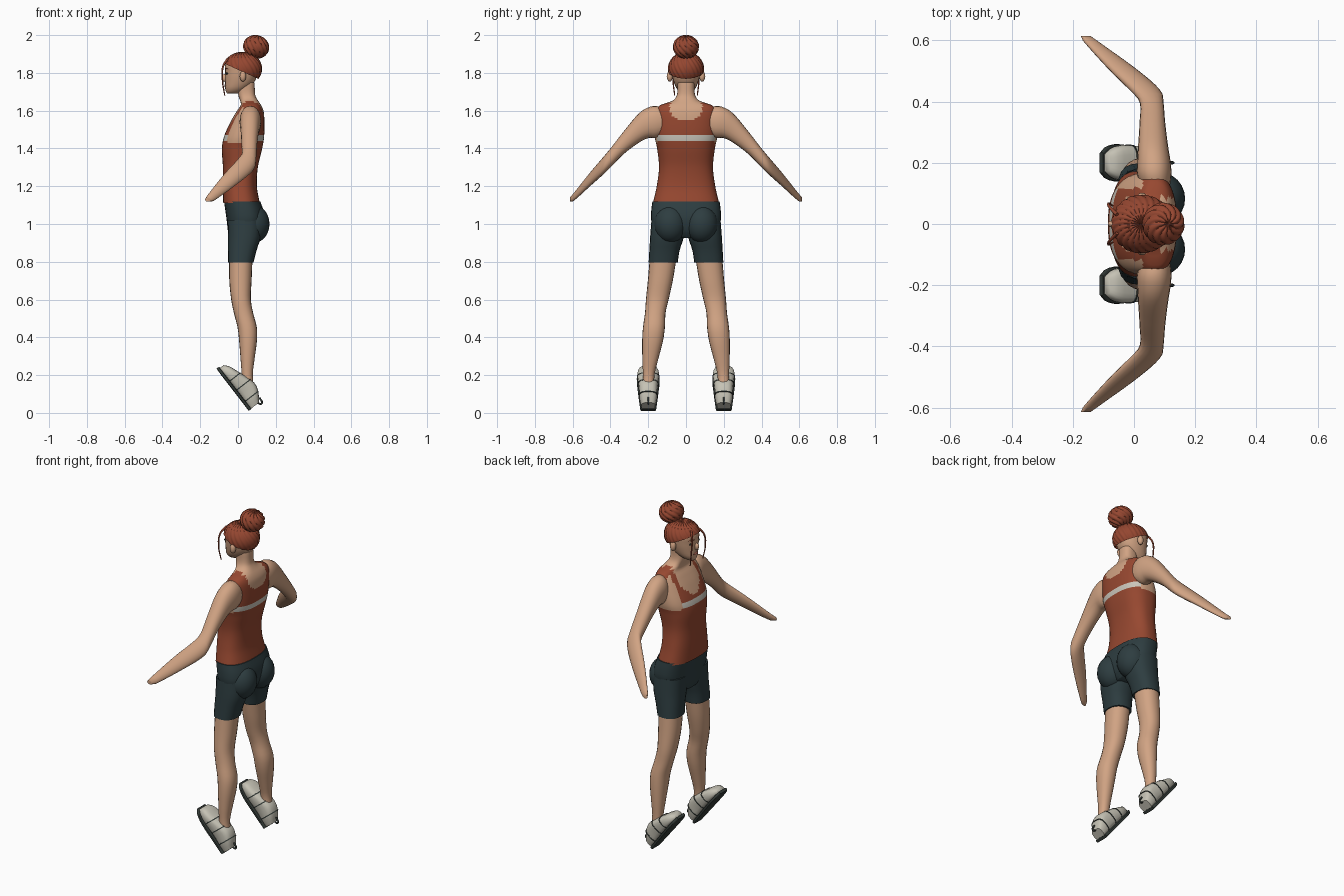
import bpy, bmesh, math
from mathutils import Vector, Matrix

cube = bpy.data.objects.get("Cube")
if cube:
    bpy.data.objects.remove(cube, do_unlink=True)


def material(name, r, g, b):
    m = bpy.data.materials.new(name)
    m.use_nodes = True
    m.diffuse_color = (r, g, b, 1)
    m.node_tree.nodes["Principled BSDF"].inputs["Base Color"].default_value = (r, g, b, 1)
    return m


SKIN = material("skin", 0.64, 0.37, 0.23)
RED = material("brick_red_cloth", 0.31, 0.065, 0.03)
HAIR = material("auburn_hair", 0.3, 0.062, 0.03)
CREAM = material("cream_stripe", 0.6, 0.57, 0.5)
TEAL = material("dark_teal_cloth", 0.027, 0.047, 0.052)
SHOE = material("shoe_cream", 0.56, 0.54, 0.46)
DARK = material("dark_rubber", 0.035, 0.045, 0.04)
LIP = material("lip", 0.4, 0.13, 0.09)


def finish(name, bm, mats, rule=None, sharp=50):
    bmesh.ops.recalc_face_normals(bm, faces=bm.faces)
    for f in bm.faces:
        f.material_index = rule(f.calc_center_median()) if rule else 0
    me = bpy.data.meshes.new(name)
    bm.to_mesh(me)
    bm.free()
    for m in mats:
        me.materials.append(m)
    ob = bpy.data.objects.new(name, me)
    bpy.context.collection.objects.link(ob)
    bpy.ops.object.select_all(action="DESELECT")
    ob.select_set(True)
    bpy.context.view_layer.objects.active = ob
    bpy.ops.object.shade_smooth_by_angle(angle=math.radians(sharp))
    return ob


def sample(keys, t):
    """Smooth cubic interpolation through key sections."""
    i = max(k for k in range(len(keys) - 1) if keys[k][0] <= t or k == 0)

    def slope(k, c):
        a, b = keys[max(k - 1, 0)], keys[min(k + 1, len(keys) - 1)]
        return (b[c] - a[c]) / (b[0] - a[0])
    h = keys[i + 1][0] - keys[i][0]
    s = (t - keys[i][0]) / h
    out = []
    for c in range(1, 5):
        p, q = keys[i][c], keys[i + 1][c]
        out.append((2*s**3 - 3*s*s + 1) * p + (s**3 - 2*s*s + s) * h * slope(i, c)
                   + (3*s*s - 2*s**3) * q + (s**3 - s*s) * h * slope(i + 1, c))
    return out


def loft(name, keys, place, mats, rows=16, sides=20, power=2.2, rule=None):
    """Skin over sections (t, a0, a1, b0, b1); place maps (t, a, b) to space."""
    bm = bmesh.new()
    rings = []
    for r in range(rows + 1):
        t = keys[0][0] + (keys[-1][0] - keys[0][0]) * r / rows
        a0, a1, b0, b1 = sample(keys, t)
        ring = []
        for k in range(sides):
            g = math.tau * k / sides
            c, s = math.cos(g), math.sin(g)
            a = math.copysign(abs(c) ** (2 / power), c)
            b = math.copysign(abs(s) ** (2 / power), s)
            ring.append(bm.verts.new(place(t, (a0 + a1 + a * (a1 - a0)) / 2,
                                           (b0 + b1 + b * (b1 - b0)) / 2)))
        rings.append(ring)
    for lo, hi in zip(rings, rings[1:]):
        for k in range(sides):
            n = (k + 1) % sides
            bm.faces.new((lo[k], lo[n], hi[n], hi[k]))
    bm.faces.new(rings[0])
    bm.faces.new(rings[-1])
    return finish(name, bm, mats, rule)


def ball(name, centre, radii, mat, ridges=0, depth=0, twist=0, cut=None, tilt=0, segs=20):
    """Ellipsoid, optionally with swirling ridges and trimmed by a plane."""
    bm = bmesh.new()
    bmesh.ops.create_uvsphere(bm, u_segments=segs, v_segments=segs // 2, radius=1)
    for v in bm.verts:
        swirl = ridges * (math.atan2(v.co.y, v.co.x) + twist * v.co.z)
        if ridges:
            v.co *= 1 - depth * abs(math.sin(swirl / 2)) ** 6
    bm.transform(Matrix.Translation(centre) @ Matrix.Rotation(tilt, 4, "Y")
                 @ Matrix.Diagonal((*radii, 1)))
    if cut:
        bmesh.ops.bisect_plane(bm, geom=bm.verts[:] + bm.edges[:] + bm.faces[:],
                               plane_co=cut[0], plane_no=cut[1], clear_inner=True)
    return finish(name, bm, [mat])


def strand(name, points, radius, mat, taper=True):
    cu = bpy.data.curves.new(name, "CURVE")
    cu.dimensions = "3D"
    cu.bevel_depth, cu.bevel_resolution = radius, 2
    cu.use_fill_caps = True
    sp = cu.splines.new("BEZIER")
    sp.bezier_points.add(len(points) - 1)
    for i, (p, co) in enumerate(zip(sp.bezier_points, points)):
        p.co = co
        p.handle_left_type = p.handle_right_type = "AUTO"
        p.radius = 1 - 0.7 * i / len(points) if taper else 1
    cu.materials.append(mat)
    ob = bpy.data.objects.new(name, cu)
    bpy.context.collection.objects.link(ob)


def upright(t, a, b):
    return Vector((a, b, t))


def even(rows):
    """Sections symmetric in y: (z, x0, x1, half width)."""
    return [(z, x0, x1, -w, w) for z, x0, x1, w in rows]


# Torso, shoulders and neck, with the tank top coloured by region
def tank_rule(c):
    y, z = abs(c.y), c.z
    front = c.x < 0.03
    scoop = 1.49 + 9 * y * y if front else 1.545 + 6 * y * y
    if z > 1.645 or (y < 0.085 and z > scoop):
        return 0
    if z > 1.43 and y > (0.118 if front else 0.152):
        return 0
    return 2 if 1.44 < z < 1.47 else 1


loft("torso", even([
    (1.11, -0.078, 0.115, 0.175), (1.2, -0.08, 0.1, 0.155), (1.3, -0.08, 0.105, 0.143),
    (1.4, -0.085, 0.128, 0.153), (1.46, -0.075, 0.138, 0.165), (1.54, -0.04, 0.14, 0.165),
    (1.6, -0.005, 0.135, 0.158), (1.63, 0.015, 0.122, 0.135), (1.65, 0.012, 0.108, 0.075),
    (1.68, 0.002, 0.092, 0.049), (1.75, -0.005, 0.088, 0.045)]),
    upright, [SKIN, RED, CREAM], rows=64, sides=64, power=2.5, rule=tank_rule)

# Shorts hips
loft("shorts_hips", even([
    (0.925, -0.045, 0.1, 0.1), (0.96, -0.053, 0.125, 0.165), (1.02, -0.06, 0.14, 0.184),
    (1.07, -0.067, 0.135, 0.184), (1.12, -0.074, 0.118, 0.178)]),
    upright, [TEAL], sides=32, power=2.5)

# Head and face
loft("head", even([
    (1.69, -0.058, 0.0, 0.022), (1.71, -0.067, 0.04, 0.045), (1.75, -0.068, 0.085, 0.064),
    (1.8, -0.068, 0.105, 0.076), (1.85, -0.066, 0.108, 0.078), (1.89, -0.03, 0.08, 0.05)]),
    upright, [SKIN], sides=24)
ball("nose", (-0.068, 0, 1.772), (0.017, 0.012, 0.022), SKIN, tilt=-0.4)
ball("lips", (-0.066, 0, 1.732), (0.006, 0.021, 0.008), LIP)

# Hair cap with combed ridges, swept towards the bun
ball("hair_cap", (0.024, 0, 1.822), (0.104, 0.096, 0.09), HAIR, 22, 0.05, 0.5,
     ((0.024, 0, 1.806), (0.45, 0, 1)), segs=88)
ball("hair_bun", (0.096, 0, 1.938), (0.07, 0.07, 0.062), HAIR, 11, 0.1, 0.9, segs=66, tilt=0.3)

for side, s in (("left", -1), ("right", 1)):
    def across(t, a, b):
        return Vector((a, s * t, b))

    def leg(rows):
        return [(z, x0, x1, s * y0, s * y1) for z, x0, x1, y0, y1 in rows]

    # Facial features
    ball(side + "_eye", (-0.057, s * 0.033, 1.797), (0.007, 0.014, 0.007), DARK)
    strand(side + "_eyebrow", [(-0.067, s * 0.016, 1.818), (-0.062, s * 0.036, 1.824),
                               (-0.046, s * 0.054, 1.817)], 0.003, HAIR)
    ball(side + "_ear", (0.026, s * 0.086, 1.782), (0.017, 0.016, 0.028), SKIN)
    strand(side + "_hair_strand", [
        (-0.055, s * 0.03, 1.875), (-0.08, s * 0.056, 1.83), (-0.082, s * 0.067, 1.76),
        (-0.07, s * 0.06, 1.68)], 0.006, HAIR)

    # Arm, bent forward at the elbow
    loft(side + "_arm", [
        (0.11, 0.03, 0.115, 1.48, 1.61), (0.16, 0.01, 0.122, 1.455, 1.625),
        (0.2, 0.01, 0.12, 1.455, 1.617), (0.25, 0.013, 0.112, 1.43, 1.585),
        (0.33, 0.018, 0.102, 1.37, 1.49), (0.4, 0.018, 0.096, 1.3, 1.4),
        (0.435, -0.012, 0.088, 1.265, 1.358), (0.5, -0.078, 0.016, 1.207, 1.282),
        (0.6, -0.168, -0.122, 1.118, 1.157), (0.614, -0.174, -0.142, 1.118, 1.142)],
        across, [SKIN], rows=32)

    # Shorts leg and buttock
    loft(side + "_shorts_leg", leg([
        (0.795, -0.053, 0.082, 0.044, 0.198), (0.86, -0.052, 0.098, 0.034, 0.194),
        (0.93, -0.052, 0.12, 0.012, 0.19), (1.02, -0.055, 0.125, 0.006, 0.183)]),
        upright, [TEAL], rows=8, power=2.4)
    ball(side + "_buttock", (0.083, s * 0.083, 1.0), (0.084, 0.086, 0.1), TEAL, segs=24)

    # Bare leg down to the ankle
    loft(side + "_leg", leg([
        (0.13, 0.025, 0.085, 0.168, 0.23), (0.2, 0.02, 0.078, 0.167, 0.228),
        (0.28, 0.014, 0.087, 0.148, 0.231), (0.38, 0.006, 0.1, 0.122, 0.232),
        (0.45, -0.002, 0.1, 0.112, 0.228), (0.53, -0.022, 0.08, 0.108, 0.217),
        (0.6, -0.036, 0.068, 0.092, 0.212), (0.7, -0.046, 0.072, 0.07, 0.202),
        (0.82, -0.047, 0.077, 0.05, 0.192)]), upright, [SKIN], rows=28)

    # Shoe, pointing forward and tipped up from the heel
    def tipped(t, a, b):
        return Vector((0.056 - 0.61 * t + 0.79 * a, s * 0.2 + b, 0.012 + 0.79 * t + 0.61 * a))

    upper = [(0.0, 0.01, 0.07, -0.037, 0.037), (0.04, 0.01, 0.098, -0.046, 0.046),
             (0.09, 0.01, 0.115, -0.049, 0.049), (0.15, 0.01, 0.1, -0.055, 0.055),
             (0.21, 0.01, 0.078, -0.058, 0.058), (0.25, 0.01, 0.062, -0.048, 0.048),
             (0.272, 0.01, 0.042, -0.03, 0.03)]
    loft(side + "_shoe", upper, tipped, [SHOE], rows=14, power=3)
    loft(side + "_sole", [(-0.002, 0, 0.018, -0.042, 0.042), (0.1, 0, 0.018, -0.053, 0.053),
                          (0.2, 0, 0.018, -0.061, 0.061), (0.25, 0, 0.018, -0.053, 0.053),
                          (0.28, 0.002, 0.018, -0.034, 0.034)],
         tipped, [DARK], rows=12, power=5)
    for n, t in enumerate((0.05, 0.125, 0.185)):
        a0, a1, b0, b1 = sample(upper, t)
        band = [(t + d, a0, a1 + 0.002, b0 - 0.002, b1 + 0.002) for d in (-0.003, 0.003)]
        loft(side + "_shoe_seam_" + str(n + 1), band, tipped, [DARK], rows=1, power=3)
    strand(side + "_heel_tab", [tipped(0.01, 0.06, 0), tipped(-0.012, 0.078, 0),
                                tipped(0.02, 0.088, 0)], 0.005, DARK, taper=False)
